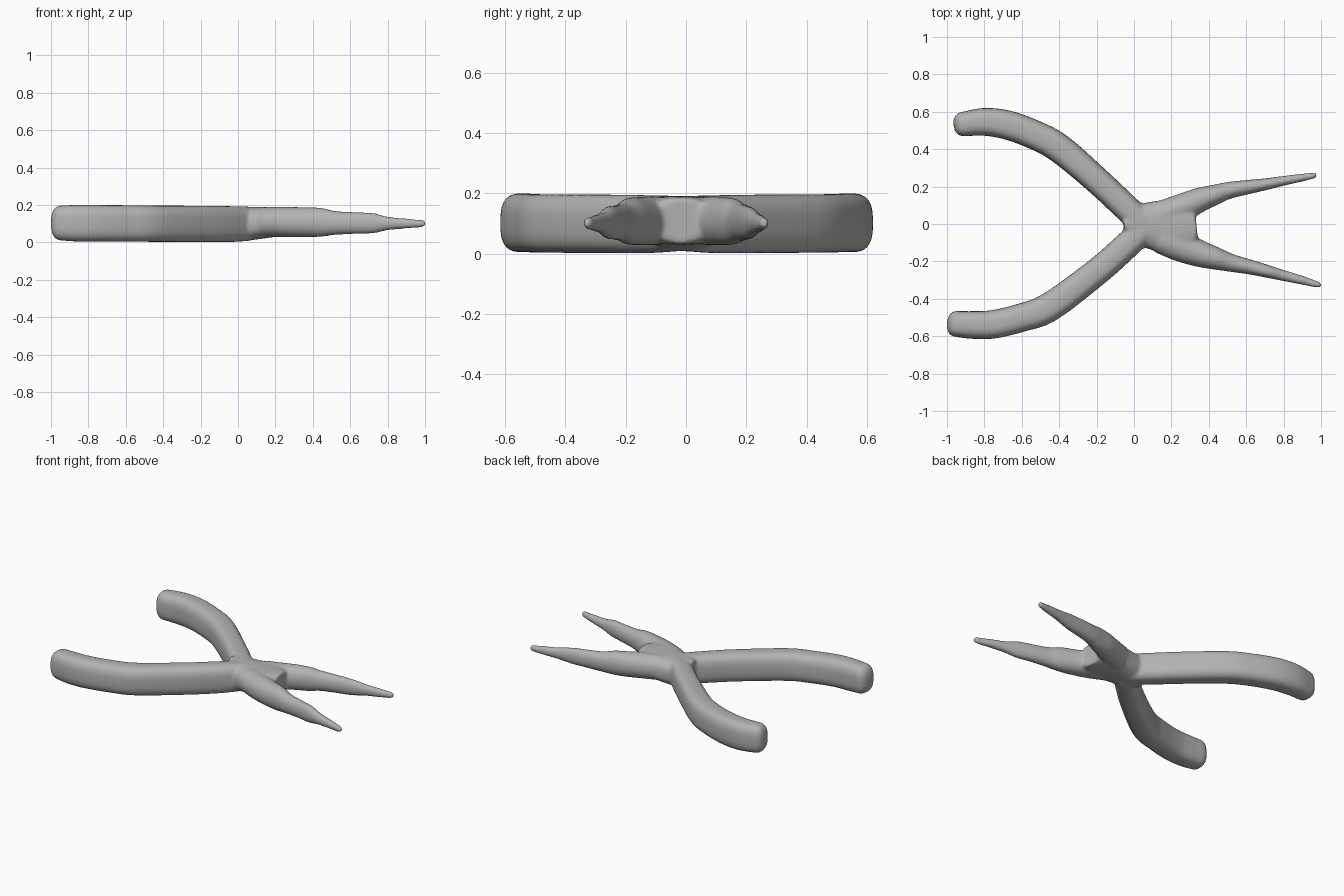
import bpy, bmesh, math
from mathutils import Vector

RING = 32


def catmull(a, b, c, d, t):
    return 0.5 * (2 * b + (c - a) * t + (2 * a - 5 * b + 4 * c - d) * t * t
                  + (3 * b - a - 3 * c + d) * t ** 3)


def resample(rows, steps=8):
    """Smoothly interpolate rows of (x, y, half width, z low, z high)."""
    rows = [Vector(r) for r in rows]
    out = []
    for i in range(len(rows) - 1):
        a, d = rows[max(i - 1, 0)], rows[min(i + 2, len(rows) - 1)]
        out += [catmull(a, rows[i], rows[i + 1], d, k / steps) for k in range(steps)]
    return out + [rows[-1]]


def sweep(bm, rows, power, cap_start=0.0, cap_end=0.0):
    """Skin a rounded section along a flat path, with optional domed ends."""
    pts = resample(rows)
    n = len(pts)
    rings = []
    for i, p in enumerate(pts):
        q = pts[min(i + 1, n - 1)] - pts[max(i - 1, 0)]
        tangent = Vector((q[0], q[1], 0)).normalized()
        centre = Vector((p[0], p[1], (p[3] + p[4]) / 2))
        rings.append((centre, tangent, p[2], (p[4] - p[3]) / 2, 1.0))

    def dome(base, length, sign):
        c, t, w, h, _ = base
        return [(c + t * sign * length * u, t, w, h, (1 - u ** 2.5) ** (1 / 2.5))
                for u in (0.25, 0.5, 0.7, 0.85, 0.95, 0.995)]
    if cap_start:
        rings = dome(rings[0], cap_start, -1)[::-1] + rings
    if cap_end:
        rings += dome(rings[-1], cap_end, 1)

    loops = []
    for c, t, w, h, s in rings:
        side = Vector((-t.y, t.x, 0))
        loop = []
        for k in range(RING):
            a = 2 * math.pi * k / RING
            u = math.copysign(abs(math.cos(a)) ** (2 / power), math.cos(a))
            v = math.copysign(abs(math.sin(a)) ** (2 / power), math.sin(a))
            loop.append(bm.verts.new(c + side * w * s * u + Vector((0, 0, h * s * v))))
        loops.append(loop)
    for a, b in zip(loops, loops[1:]):
        for k in range(RING):
            j = (k + 1) % RING
            bm.faces.new((a[k], a[j], b[j], b[k]))
    bm.faces.new(loops[0][::-1])
    bm.faces.new(loops[-1])


bm = bmesh.new()

# Curved handles
sweep(bm, [(-0.905, 0.535, 0.066, 0.01, 0.198), (-0.8, 0.546, 0.074, 0.005, 0.2),
           (-0.68, 0.53, 0.078, 0.005, 0.2), (-0.54, 0.48, 0.078, 0.004, 0.198),
           (-0.4, 0.405, 0.078, 0.003, 0.197), (-0.2, 0.235, 0.073, 0.002, 0.196),
           (-0.05, 0.095, 0.072, 0.002, 0.194), (0.05, 0.0, 0.07, 0.008, 0.192)],
      2.9, cap_start=0.06)
sweep(bm, [(-0.94, -0.535, 0.07, 0.01, 0.198), (-0.86, -0.54, 0.074, 0.005, 0.2),
           (-0.75, -0.536, 0.076, 0.005, 0.2), (-0.6, -0.5, 0.076, 0.004, 0.198),
           (-0.45, -0.443, 0.078, 0.003, 0.197), (-0.2, -0.257, 0.073, 0.002, 0.196),
           (-0.05, -0.125, 0.072, 0.002, 0.194), (0.05, -0.03, 0.07, 0.008, 0.192)],
      2.9, cap_start=0.06)

# Pivot hub
sweep(bm, [(-0.055, 0.0, 0.04, 0.012, 0.19), (0.0, 0.0, 0.1, 0.008, 0.192),
           (0.07, -0.005, 0.122, 0.012, 0.19), (0.19, -0.015, 0.15, 0.028, 0.19),
           (0.27, -0.02, 0.15, 0.03, 0.19), (0.335, -0.015, 0.085, 0.035, 0.185)], 2.6)

# Tapered jaws
sweep(bm, [(0.15, 0.05, 0.075, 0.03, 0.19), (0.25, 0.085, 0.075, 0.028, 0.19),
           (0.35, 0.128, 0.066, 0.028, 0.188), (0.43, 0.155, 0.055, 0.03, 0.183),
           (0.5, 0.178, 0.046, 0.04, 0.168), (0.6, 0.196, 0.039, 0.045, 0.162),
           (0.7, 0.212, 0.032, 0.05, 0.155), (0.8, 0.231, 0.026, 0.065, 0.138),
           (0.9, 0.248, 0.021, 0.074, 0.128), (0.95, 0.257, 0.017, 0.08, 0.122)],
      2.1, cap_end=0.03)
sweep(bm, [(0.15, -0.075, 0.085, 0.03, 0.19), (0.25, -0.12, 0.082, 0.028, 0.19),
           (0.35, -0.158, 0.072, 0.028, 0.188), (0.44, -0.185, 0.06, 0.03, 0.185),
           (0.52, -0.208, 0.048, 0.04, 0.168), (0.62, -0.23, 0.04, 0.045, 0.162),
           (0.72, -0.255, 0.034, 0.048, 0.158), (0.8, -0.276, 0.029, 0.065, 0.138),
           (0.9, -0.301, 0.024, 0.074, 0.128), (0.97, -0.321, 0.018, 0.08, 0.122)],
      2.1, cap_end=0.035)

bmesh.ops.recalc_face_normals(bm, faces=bm.faces)
mesh = bpy.data.meshes.new("pliers")
bm.to_mesh(mesh)
bm.free()
pliers = bpy.data.objects.new("pliers", mesh)
bpy.context.collection.objects.link(pliers)

# Fuse the parts into one soft skin
fuse = pliers.modifiers.new("fuse", 'REMESH')
fuse.mode = 'VOXEL'
fuse.voxel_size = 0.009
fuse.use_smooth_shade = True
soften = pliers.modifiers.new("soften", 'SMOOTH')
soften.factor = 0.5
soften.iterations = 8

grey = bpy.data.materials.new("plain grey")
grey.diffuse_color = (0.45, 0.45, 0.45, 1)
mesh.materials.append(grey)
for f in mesh.polygons:
    f.use_smooth = True
